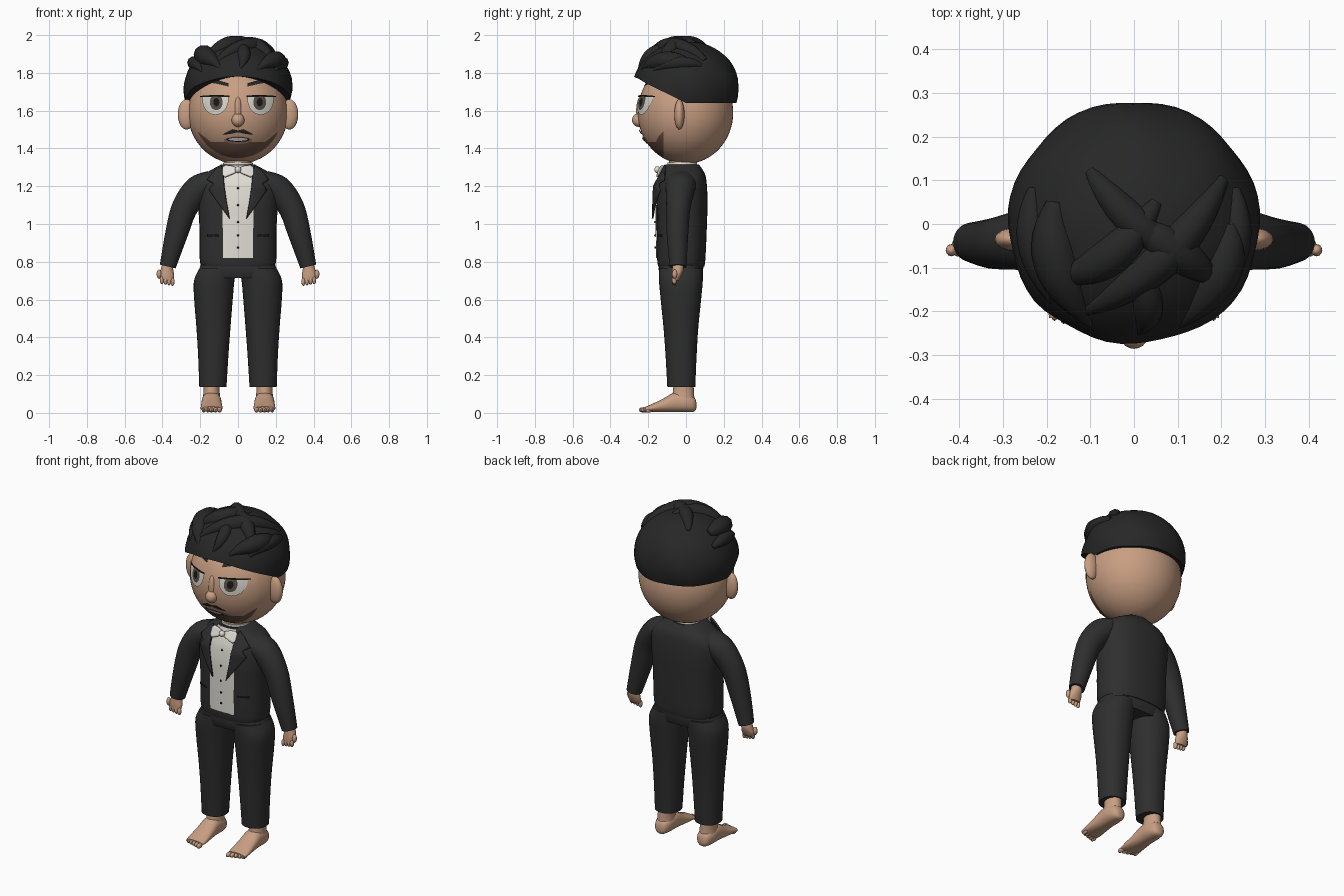
import bpy, bmesh, math
from mathutils import Vector, Matrix

if "Cube" in bpy.data.objects:
    bpy.data.objects.remove(bpy.data.objects["Cube"])


def material(name, r, g, b):
    m = bpy.data.materials.new(name)
    m.diffuse_color = (r, g, b, 1)
    m.use_nodes = True
    m.node_tree.nodes["Principled BSDF"].inputs["Base Color"].default_value = m.diffuse_color
    return m


CLOTH = material("black cloth", .028, .028, .029)
HAIR = material("dark hair", .020, .020, .021)
SKIN = material("skin", .58, .345, .225)
BEARD = material("beard shadow", .16, .09, .06)
SHIRT = material("shirt white", .76, .74, .67)
EYE = material("eye white", .66, .64, .59)
IRIS = material("iris brown", .10, .075, .06)
BLACK = material("black", .008, .008, .008)
LIP = material("lip", .30, .17, .13)


def finish(name, bm, *mats, recalc=True, angle=40):
    bmesh.ops.remove_doubles(bm, verts=bm.verts, dist=.0004)
    if recalc:
        bmesh.ops.recalc_face_normals(bm, faces=bm.faces)
    me = bpy.data.meshes.new(name)
    bm.to_mesh(me)
    bm.free()
    for m in mats:
        me.materials.append(m)
    ob = bpy.data.objects.new(name, me)
    bpy.context.collection.objects.link(ob)
    bpy.ops.object.select_all(action='DESELECT')
    ob.select_set(True)
    bpy.context.view_layer.objects.active = ob
    bpy.ops.object.shade_smooth_by_angle(angle=math.radians(angle))
    return ob


def ball(name, c, r, mat, seg=20):
    bm = bmesh.new()
    bmesh.ops.create_uvsphere(bm, u_segments=seg, v_segments=seg * 2 // 3, radius=1,
                              matrix=Matrix.Translation(c) @ Matrix.Diagonal((*r, 1)))
    return finish(name, bm, mat)


def skin_rings(bm, rings, caps=True):
    rows = [[bm.verts.new(p) for p in ring] for ring in rings]
    n = len(rows[0])
    for a, b in zip(rows, rows[1:]):
        for i in range(n):
            bm.faces.new((a[i], a[(i + 1) % n], b[(i + 1) % n], b[i]))
    if caps:
        bm.faces.new(rows[0])
        bm.faces.new(rows[-1])


def loft(name, rows, mat, power=2.0, pitch=0, n=32, steps=4):
    """rows: (x, y, z, tilt, rx, ry), smoothly interpolated."""
    R = [Vector(r) for r in rows]
    fine = []
    for i in range(len(R) - 1):
        p0, p1, p2, p3 = R[max(i - 1, 0)], R[i], R[i + 1], R[min(i + 2, len(R) - 1)]
        for k in range(steps):
            t = k / steps
            fine.append(.5 * (2 * p1 + (p2 - p0) * t + (2 * p0 - 5 * p1 + 4 * p2 - p3) * t * t
                              + (3 * p1 - p0 - 3 * p2 + p3) * t ** 3))
    fine.append(R[-1])
    rings = []
    for x, y, z, tilt, rx, ry in fine:
        u = Vector((math.cos(tilt), 0, math.sin(tilt)))
        v = Vector((0, math.cos(pitch), math.sin(pitch)))
        ring = []
        for k in range(n):
            c, s = math.cos(2 * math.pi * k / n), math.sin(2 * math.pi * k / n)
            c = math.copysign(abs(c) ** (2 / power), c)
            s = math.copysign(abs(s) ** (2 / power), s)
            ring.append(Vector((x, y, z)) + u * rx * c + v * ry * s)
        rings.append(ring)
    bm = bmesh.new()
    skin_rings(bm, rings)
    return finish(name, bm, mat)


def strip(name, A, B, surf, off, mat, sub=3, thick=0):
    """Thin plate between two (x, z) edges, laid on the surface y = surf(x, z)."""
    def dense(P):
        P = [Vector(p) for p in P]
        return [a.lerp(b, k / sub) for a, b in zip(P, P[1:]) for k in range(sub)] + [P[-1]]
    bm = bmesh.new()
    grid = []
    for a, b in zip(dense(A), dense(B)):
        pts = [a.lerp(b, k / 5) for k in range(6)]
        grid.append([bm.verts.new((p.x, surf(p.x, p.y) - off, p.y)) for p in pts])
    for r, q in zip(grid, grid[1:]):
        for k in range(5):
            bm.faces.new((r[k], r[k + 1], q[k + 1], q[k]))
    bm.normal_update()
    bmesh.ops.reverse_faces(bm, faces=[f for f in bm.faces if f.normal.y > 0])
    ob = finish(name, bm, mat, recalc=False)
    if thick:
        ob.modifiers.new("thickness", 'SOLIDIFY').thickness = thick
    return ob


# Head with a beard region cut into its lower front
HC, HR = Vector((0, -.003, 1.59)), Vector((.265, .253, .272))


def head_y(x, z):
    return HC.y - HR.y * math.sqrt(max(0, 1 - (x / HR.x) ** 2 - ((z - HC.z) / HR.z) ** 2))


bm = bmesh.new()
bmesh.ops.create_uvsphere(bm, u_segments=48, v_segments=32, radius=1,
                          matrix=Matrix.Translation(HC) @ Matrix.Diagonal((*HR, 1)))
for co, no in (((0, -.12, 0), (0, 1, 0)), ((0, 0, 1.435), (0, 0, 1)),
               ((.145, 0, 1.435), (-.8, 0, 1)), ((-.145, 0, 1.435), (.8, 0, 1))):
    bmesh.ops.bisect_plane(bm, geom=bm.verts[:] + bm.edges[:] + bm.faces[:], plane_co=co, plane_no=no)
for f in bm.faces:
    c = f.calc_center_median()
    f.material_index = int(c.y < -.12 and c.z < 1.435 + .8 * max(0, abs(c.x) - .145))
finish("head", bm, SKIN, BEARD, angle=60)
ball("nose_tip", (0, -.25, 1.55), (.034, .036, .036), SKIN)
ball("nose_bridge", (0, -.238, 1.60), (.022, .026, .075), SKIN)


# Face plates
def oval(cx, cz, rx, rz, top, n=16):
    xs = [-math.cos(math.pi * k / n) for k in range(n + 1)]
    low = [(cx + rx * x, min(top, cz - rz * math.sqrt(max(0, 1 - x * x)))) for x in xs]
    high = [(cx + rx * x, min(top, cz + rz * math.sqrt(max(0, 1 - x * x)))) for x in xs]
    return low, high


for s, side in ((-1, "right"), (1, "left")):
    strip(side + "_eye", *oval(s * .12, 1.662, .07, .084, 1.677), head_y, .009, EYE, 1)
    strip(side + "_iris", *oval(s * .115, 1.645, .034, .042, 1.675), head_y, .012, IRIS, 1)
    strip(side + "_pupil", *oval(s * .115, 1.645, .016, .022, 1.675), head_y, .014, BLACK, 1)
    strip(side + "_eyelid", [(s * .045, 1.672), (s * .12, 1.674), (s * .20, 1.672)],
          [(s * .045, 1.68), (s * .12, 1.684), (s * .20, 1.678)], head_y, .015, BLACK)
    strip(side + "_eyebrow", [(s * .05, 1.728), (s * .11, 1.742), (s * .175, 1.752)],
          [(s * .05, 1.745), (s * .11, 1.762), (s * .175, 1.756)], head_y, .008, HAIR)
    strip(side + "_moustache", [(0, 1.486), (s * .04, 1.477), (s * .08, 1.472)],
          [(0, 1.495), (s * .03, 1.502), (s * .075, 1.478)], head_y, .008, HAIR)
    ball(side + "_ear", (s * .272, -.035, 1.58), (.047, .027, .08), SKIN)
strip("lips", *oval(0, 1.444, .075, .020, 2), head_y, .005, LIP, 1)
strip("mouth_opening", *oval(0, 1.447, .062, .012, 2), head_y, .008, BLACK, 1)
strip("teeth", *oval(0, 1.448, .052, .008, 2), head_y, .010, EYE, 1)

# Hair cap with a hairline that rises to the front
HX, HY, HZ, HTOP = .288, .281, 1.72, .25
rings = []
for j in range(-1, 15):
    ring = []
    for k in range(56):
        a = 2 * math.pi * k / 56
        zb = 1.64 + .5 * max(0, -HY * math.sin(a))
        e0 = math.asin((zb - HZ) / HTOP)
        e = e0 + (math.pi / 2 - .02 - e0) * max(j, 0) / 14
        r = math.cos(e) * (.62 if j < 0 else 1 + .012 * math.sin(7 * a + 5 * e))
        ring.append((HX * r * math.cos(a), HY * r * math.sin(a), HZ + HTOP * math.sin(e)))
    rings.append(ring)
bm = bmesh.new()
skin_rings(bm, rings)
finish("hair_cap", bm, HAIR)

# Swept hair locks: start, middle and end in plan, then thickness
LOCKS = [(.20, .10, .08, -.12, -.14, -.21, .046), (-.18, .05, -.21, -.10, -.09, -.235, .055),
         (.22, 0, .22, -.12, .10, -.235, .050), (0, -.08, .06, -.20, .01, -.25, .036),
         (.05, .05, -.05, -.12, -.19, -.12, .046), (0, 0, .10, -.06, .20, -.14, .046),
         (-.23, .08, -.25, -.05, -.19, -.18, .036), (.23, .08, .25, -.05, .19, -.18, .036),
         (-.10, .12, 0, -.02, .12, -.08, .040)]
for i, (x0, y0, x1, y1, x2, y2, r) in enumerate(LOCKS):
    cu = bpy.data.curves.new("hair_lock", 'CURVE')
    cu.dimensions, cu.bevel_depth, cu.bevel_resolution, cu.use_fill_caps = '3D', r, 3, True
    sp = cu.splines.new('POLY')
    sp.points.add(13)
    for k, p in enumerate(sp.points):
        t = k / 13
        x = (1 - t) ** 2 * x0 + 2 * t * (1 - t) * x1 + t * t * x2
        y = (1 - t) ** 2 * y0 + 2 * t * (1 - t) * y1 + t * t * y2
        h = math.sqrt(max(.02, 1 - (x / HX) ** 2 - (y / HY) ** 2))
        p.co = (x, y, HZ - .012 + HTOP * h, 1)
        p.radius = math.sin(math.pi * (.12 + .84 * t))
    cu.materials.append(HAIR)
    ob = bpy.data.objects.new("hair_lock_%d" % (i + 1), cu)
    bpy.context.collection.objects.link(ob)
    bpy.ops.object.select_all(action='DESELECT')
    ob.select_set(True)
    bpy.context.view_layer.objects.active = ob
    bpy.ops.object.convert(target='MESH')
    bpy.ops.object.shade_smooth_by_angle(angle=math.radians(50))

# Jacket body
TORSO = [(0, -.025, .775, 0, .193, .122), (0, -.025, .82, 0, .203, .128), (0, -.022, 1.0, 0, .205, .133),
         (0, -.020, 1.12, 0, .213, .134), (0, -.016, 1.21, 0, .212, .126), (0, -.012, 1.26, 0, .182, .114),
         (0, -.014, 1.29, 0, .135, .100), (0, -.020, 1.315, 0, .088, .088)]
loft("jacket", TORSO, CLOTH, power=2.5)


def torso_y(x, z):
    for a, b in zip(TORSO, TORSO[1:]):
        if z <= b[2] or b is TORSO[-1]:
            t = min(1, max(0, (z - a[2]) / (b[2] - a[2])))
            yc, rx, ry = (a[i] + (b[i] - a[i]) * t for i in (1, 4, 5))
            return yc - ry * max(0, 1 - abs(x / rx) ** 2.5) ** .4


def lapel_y(x, z):
    return -.185 + .5 * max(0, z - 1.2) + 1.8 * x * x


# Shirt, collar, bow tie, lapels and pockets
loft("neck", [(0, -.02, 1.29, 0, .07, .07), (0, -.015, 1.36, 0, .075, .075)], SKIN)
loft("shirt_collar", [(0, -.02, 1.30, 0, .080, .080), (0, -.02, 1.325, 0, .078, .078)], SHIRT)
zs = (.82, .95, 1.07, 1.18, 1.25, 1.31)
ws = (.08, .08, .083, .08, .075, .06)
strip("shirt_front", [(-w, z) for w, z in zip(ws, zs)], [(w, z) for w, z in zip(ws, zs)], torso_y, .006, SHIRT)
for i, z in enumerate((.875, .94, 1.01, 1.10, 1.19)):
    ball("shirt_button_%d" % (i + 1), (0, torso_y(0, z) - .009, z), (.006, .005, .006), BLACK, 10)
ball("bow_knot", (0, -.152, 1.288), (.017, .016, .018), SHIRT)
for s, side in ((-1, "right"), (1, "left")):
    strip(side + "_bow_wing", [(s * .005, 1.278), (s * .04, 1.262), (s * .07, 1.25), (s * .083, 1.262)],
          [(s * .005, 1.298), (s * .04, 1.31), (s * .068, 1.312), (s * .083, 1.30)],
          lapel_y, .004, SHIRT, thick=.009)
    strip(side + "_lapel", [(s * x, z) for x, z in ((.09, 1.315), (.078, 1.27), (.074, 1.20), (.062, 1.12), (.045, 1.03))],
          [(s * x, z) for x, z in ((.12, 1.29), (.165, 1.235), (.130, 1.215), (.155, 1.18), (.047, 1.03))],
          lapel_y, 0, CLOTH, thick=.009)
    strip(side + "_pocket", [(s * .10, .934), (s * .165, .932)], [(s * .10, .944), (s * .165, .946)],
          torso_y, .008, BLACK)

    # Sleeves and hands
    arm = [(.13, -.025, 1.225, 1.1, .062, .085), (.21, -.03, 1.185, .85, .074, .078),
           (.283, -.04, 1.085, .5, .069, .064), (.325, -.045, .95, .28, .060, .057),
           (.372, -.042, .775, .24, .043, .045)]
    loft(side + "_sleeve", [(s * x, y, z, s * t, a, b) for x, y, z, t, a, b in arm], CLOTH)
    hand = [(.372, -.042, .80, 0, .026, .028), (.376, -.043, .76, 0, .033, .030),
            (.378, -.050, .725, 0, .040, .024), (.376, -.056, .70, 0, .034, .016)]
    loft(side + "_palm", [(s * x, y, z, t, a, b) for x, y, z, t, a, b in hand], SKIN, n=20)
    for i in range(4):
        ball(side + "_finger_%d" % (i + 1), (s * (.346 + .019 * i), -.062, .694 + .003 * i),
             (.0105, .013, .022), SKIN, 12)
    ball(side + "_thumb", (s * .418, -.060, .735), (.013, .014, .024), SKIN, 12)

    # Trouser legs
    leg = [(.133, -.025, .138, 0, .072, .074), (.131, -.026, .30, 0, .080, .082), (.130, -.027, .45, 0, .090, .092),
           (.130, -.027, .60, 0, .102, .107), (.126, -.027, .70, 0, .107, .116), (.106, -.027, .765, 0, .098, .115)]
    loft(side + "_trouser_leg", [(s * r[0], *r[1:]) for r in leg], CLOTH, power=2.2)

    # Bare feet with toes
    loft(side + "_ankle", [(s * .14, -.012, .17, 0, .042, .052), (s * .14, -.014, .11, 0, .043, .056),
                           (s * .14, -.015, .05, 0, .050, .062)], SKIN)
    foot = [(.055, .040, .014, .016), (.043, .045, .036, .038), (0, .054, .050, .050), (-.06, .056, .052, .052),
            (-.12, .040, .055, .036), (-.18, .026, .058, .021), (-.215, .020, .054, .013)]
    loft(side + "_foot", [(s * .14, y, z, 0, a, b) for y, z, a, b in foot], SKIN, pitch=math.pi / 2, power=2.3)
    for i in range(5):
        ball(side + "_toe_%d" % (i + 1), (s * (.098 + .021 * i), -.226 + .007 * i, .016),
             (.0125 - .0008 * i, .024, .014), SKIN, 12)

# Hips joining both legs
loft("trouser_hips", [(0, -.027, .715, 0, .20, .108), (0, -.027, .75, 0, .208, .117),
                      (0, -.025, .80, 0, .19, .118)], CLOTH, power=2.5)
